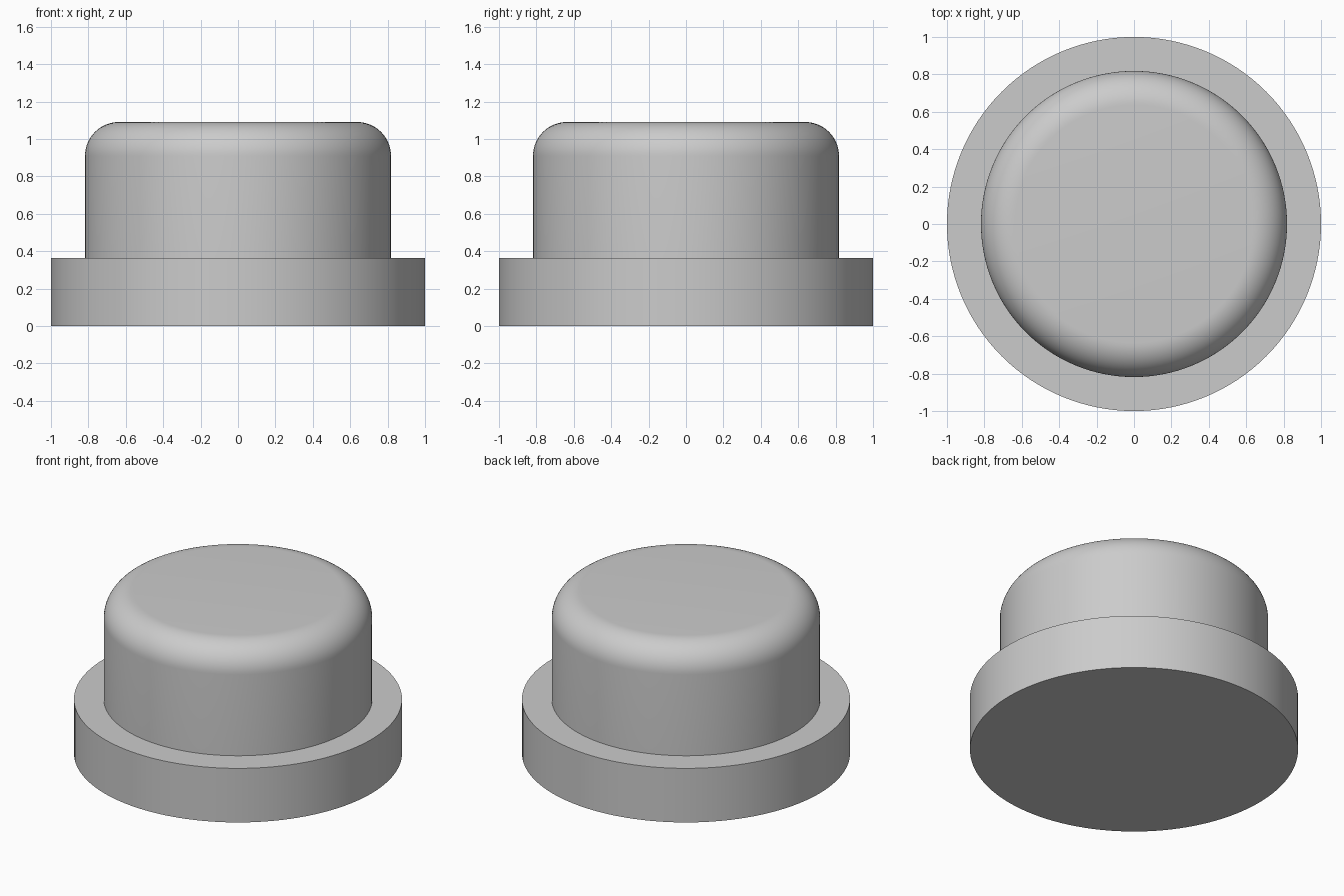
import bpy
import bmesh
from math import cos, sin, pi, radians

if "Cube" in bpy.data.objects:
    bpy.data.objects.remove(bpy.data.objects["Cube"], do_unlink=True)

SEGMENTS = 128
UNIT = 1 / 11                      # base radius is eleven units
BASE_R, BASE_H = 11 * UNIT, 4 * UNIT
CAP_R, TOP, FILLET = 9 * UNIT, 12 * UNIT, 2 * UNIT

# Single grey material
grey = bpy.data.materials.new("light_grey")
grey.use_nodes = True
colour = (0.6, 0.6, 0.6, 1)
grey.diffuse_color = colour
for node in grey.node_tree.nodes:
    if node.type == "BSDF_PRINCIPLED":
        node.inputs["Base Color"].default_value = colour


def lathe(name, profile):
    """Revolve (radius, height) points around the z axis."""
    bm = bmesh.new()
    verts = [bm.verts.new((r, 0, z)) for r, z in profile]
    edges = [bm.edges.new(pair) for pair in zip(verts, verts[1:])]
    bmesh.ops.spin(bm, geom=verts + edges, cent=(0, 0, 0), axis=(0, 0, 1),
                   angle=2 * pi, steps=SEGMENTS, use_duplicate=False)
    bmesh.ops.remove_doubles(bm, verts=bm.verts, dist=0.0001)
    bmesh.ops.recalc_face_normals(bm, faces=bm.faces)
    mesh = bpy.data.meshes.new(name)
    bm.to_mesh(mesh)
    bm.free()
    mesh.materials.append(grey)
    mesh.shade_smooth()
    mesh.set_sharp_from_angle(angle=radians(30))
    obj = bpy.data.objects.new(name, mesh)
    bpy.context.collection.objects.link(obj)
    return obj


# Wide flange with a flat underside and a ring-shaped ledge
lathe("base_flange", [(0, 0), (BASE_R, 0), (BASE_R, BASE_H), (CAP_R, BASE_H)])

# Narrower cap with a rounded top edge
STEPS = 16
arc = [(CAP_R - FILLET + FILLET * cos(a), TOP - FILLET + FILLET * sin(a))
       for a in (i * pi / 2 / STEPS for i in range(STEPS + 1))]
lathe("rounded_cap", [(CAP_R, BASE_H)] + arc + [(0, TOP)])
